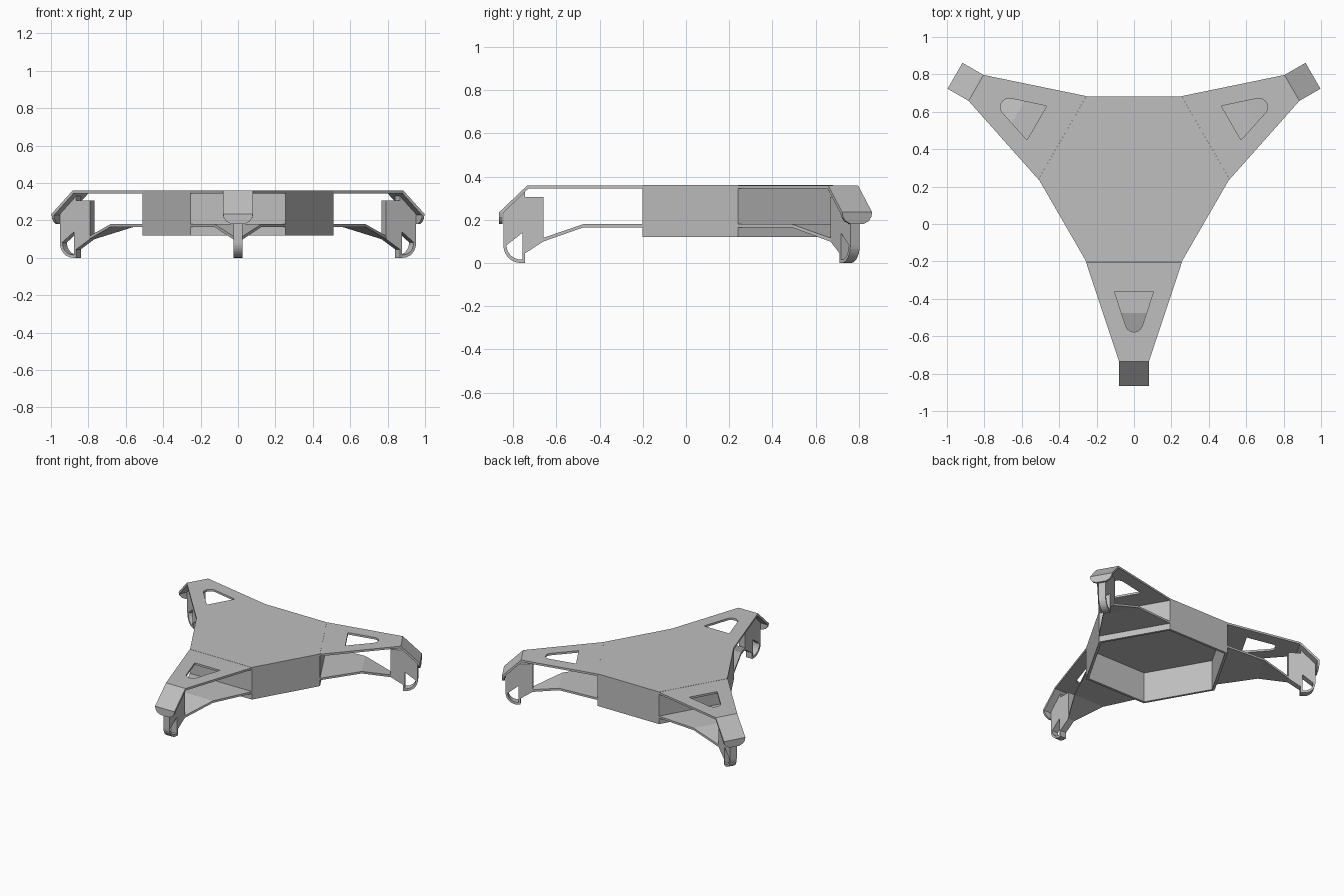
import bpy, bmesh, math
from mathutils import Matrix, Vector

if "Cube" in bpy.data.objects:
    bpy.data.objects.remove(bpy.data.objects["Cube"])

CY = 0.24                      # hub centre along y
grey = bpy.data.materials.new("light grey")
grey.diffuse_color = (0.52, 0.52, 0.52, 1)
grey.use_nodes = True
grey.node_tree.nodes["Principled BSDF"].inputs["Base Color"].default_value = grey.diffuse_color

SIDE = Matrix(((0, 0, 1, 0), (1, 0, 0, 0), (0, 1, 0, 0), (0, 0, 0, 1)))  # sketch in y, z


def finish(name, mesh, matrix):
    bm = bmesh.new()
    bm.from_mesh(mesh)
    bmesh.ops.remove_doubles(bm, verts=bm.verts, dist=0.0001)
    bmesh.ops.transform(bm, matrix=matrix, verts=bm.verts)
    bmesh.ops.recalc_face_normals(bm, faces=bm.faces)
    for f in bm.faces:
        f.smooth = False
    bm.to_mesh(mesh)
    bm.free()
    mesh.materials.clear()
    mesh.materials.append(grey)
    obj = bpy.data.objects.new(name, mesh)
    bpy.context.collection.objects.link(obj)
    return obj


def plate(name, outlines, thickness, matrix):
    """Flat plate from closed outlines; inner outlines become holes."""
    cu = bpy.data.curves.new(name, 'CURVE')
    cu.dimensions = '2D'
    cu.fill_mode = 'BOTH'
    cu.extrude = thickness / 2
    for pts in outlines:
        sp = cu.splines.new('POLY')
        sp.points.add(len(pts) - 1)
        for p, (x, y) in zip(sp.points, pts):
            p.co = (x, y, 0, 1)
        sp.use_cyclic_u = True
    tmp = bpy.data.objects.new(name + "_sketch", cu)
    bpy.context.collection.objects.link(tmp)
    bpy.context.view_layer.update()
    dg = bpy.context.evaluated_depsgraph_get()
    mesh = bpy.data.meshes.new_from_object(tmp.evaluated_get(dg))
    bpy.data.objects.remove(tmp)
    return finish(name, mesh, matrix)


def folded_sheet(name, rows, matrix):
    """Sheet folded across x; each row is half width, outer y z, inner y z."""
    bm = bmesh.new()
    rings = [[bm.verts.new(c) for c in ((-w, yo, zo), (w, yo, zo), (w, yi, zi), (-w, yi, zi))]
             for w, yo, zo, yi, zi in rows]
    for a, b in zip(rings, rings[1:]):
        for i in range(4):
            j = (i + 1) % 4
            bm.faces.new((a[i], a[j], b[j], b[i]))
    bm.faces.new(rings[0])
    bm.faces.new(rings[-1])
    mesh = bpy.data.meshes.new(name)
    bm.to_mesh(mesh)
    bm.free()
    return finish(name, mesh, matrix)


def arc(cx, cy, r, a0, a1, n):
    return [(cx + r * math.cos(math.radians(a0 + (a1 - a0) * i / n)),
             cy + r * math.sin(math.radians(a0 + (a1 - a0) * i / n))) for i in range(n + 1)]


# hub: open-bottomed hexagonal shell
hexagon = [(0.51 * math.cos(math.radians(a)), CY + 0.51 * math.sin(math.radians(a)))
           for a in range(0, 360, 60)]
inner = [(x * 0.96, CY + (y - CY) * 0.96) for x, y in hexagon]
plate("hub_top", [hexagon], 0.015, Matrix.Translation((0, 0, 0.3525)))
plate("hub_wall", [hexagon, inner], 0.225, Matrix.Translation((0, 0, 0.2325)))

# three identical arms around the hub
arm_outline = [(-0.257, -0.202), (-0.08, -0.735), (0.08, -0.735), (0.257, -0.202)]
arm_hole = [(0.105, -0.36), (-0.105, -0.36)] + arc(0, -0.53, 0.047, 195, 345, 10)
leg_outline = ([(-0.66, 0.10), (-0.66, 0.305), (-0.745, 0.305), (-0.745, 0.345), (-0.845, 0.245)]
               + arc(-0.765, 0.08, 0.08, 180, 270, 8) + [(-0.745, 0.0), (-0.745, 0.045)])
leg_slot = [(-0.757, 0.14)] + arc(-0.765, 0.082, 0.066, 180, 270, 8) + [(-0.757, 0.016)]

for k, side in enumerate(("front", "right", "left")):
    M = (Matrix.Translation((0, CY, 0)) @ Matrix.Rotation(math.radians(120 * k), 4, 'Z')
         @ Matrix.Translation((0, -CY, 0)))
    plate(side + "_arm_top", [arm_outline, arm_hole], 0.015,
          M @ Matrix.Translation((0, 0, 0.3515)))
    folded_sheet(side + "_arm_bottom", [
        (0.257, -0.202, 0.18, -0.202, 0.165),
        (0.125, -0.475, 0.18, -0.475, 0.165),
        (0.025, -0.665, 0.115, -0.665, 0.098)], M)
    folded_sheet(side + "_end_tab", [
        (0.08, -0.735, 0.359, -0.73, 0.344),
        (0.08, -0.865, 0.235, -0.85, 0.228),
        (0.076, -0.865, 0.213, -0.85, 0.213),
        (0.062, -0.865, 0.194, -0.85, 0.194),
        (0.035, -0.865, 0.181, -0.85, 0.181)], M)
    plate(side + "_leg", [leg_outline, leg_slot], 0.05, M @ SIDE)
